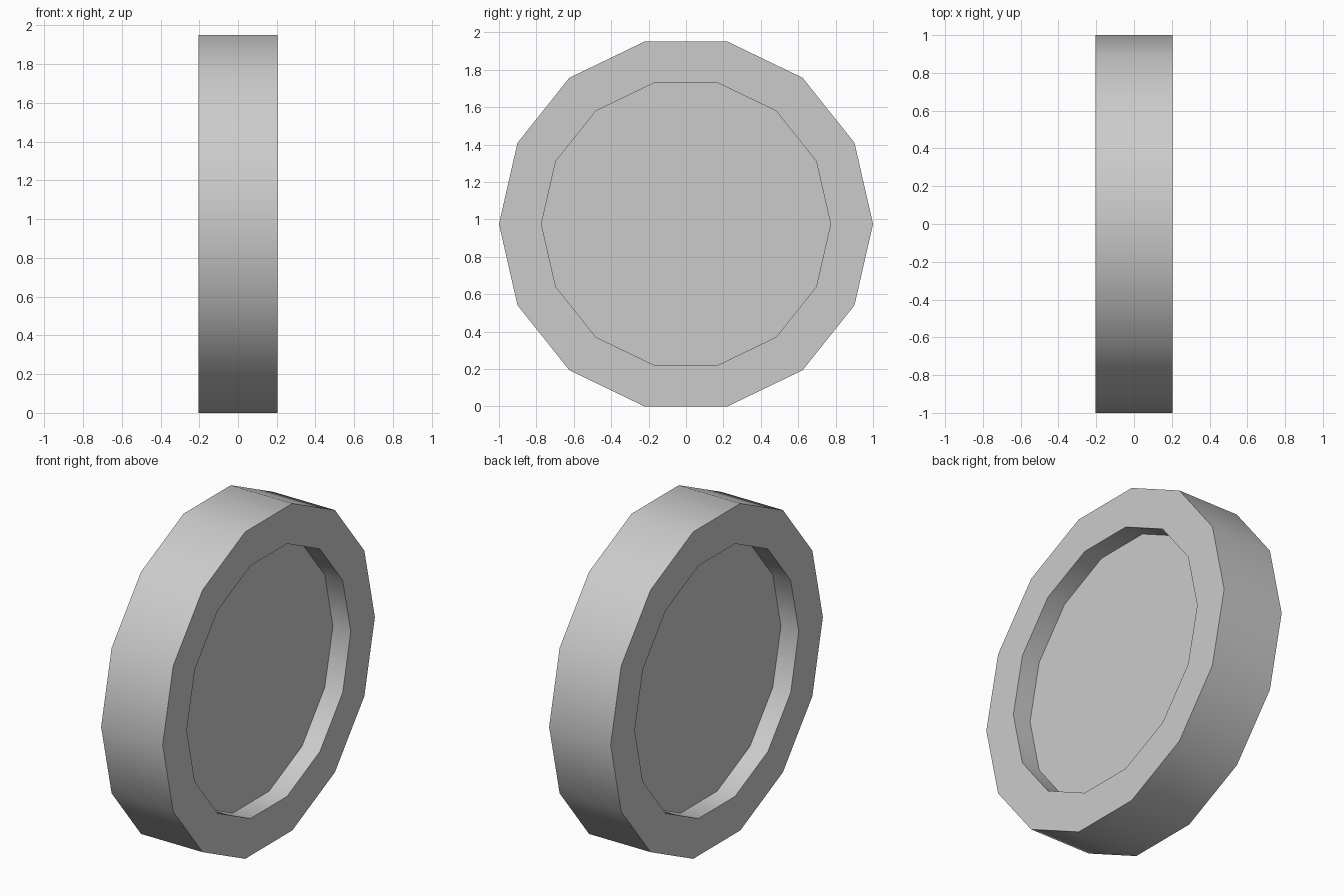
import bpy, bmesh, math

if "Cube" in bpy.data.objects:
    bpy.data.objects.remove(bpy.data.objects["Cube"])

SIDES = 14
RADIUS, INNER = 1.0, 0.773
HALF_WIDTH, DEPTH = 0.203, 0.118
CENTER_Z = RADIUS * math.sin(math.radians(3 * 360 / SIDES))

# Half profile (x, radius): hub floor edge, recess wall, rim face; mirrored for the other side
half = [(HALF_WIDTH - DEPTH, INNER), (HALF_WIDTH, INNER), (HALF_WIDTH, RADIUS)]
profile = half + [(-x, r) for x, r in reversed(half)]

bm = bmesh.new()
rings = []
for x, r in profile:
    ring = []
    for k in range(SIDES):
        a = 2 * math.pi * k / SIDES
        ring.append(bm.verts.new((x, r * math.cos(a), CENTER_Z + r * math.sin(a))))
    rings.append(ring)

# Rim and recess walls
for a, b in zip(rings, rings[1:]):
    for k in range(SIDES):
        n = (k + 1) % SIDES
        bm.faces.new((a[k], a[n], b[n], b[k]))

# Recessed flat discs on both sides
bm.faces.new(rings[0])
bm.faces.new(rings[-1])
bmesh.ops.recalc_face_normals(bm, faces=bm.faces[:])

mesh = bpy.data.meshes.new("wheel")
bm.to_mesh(mesh)
bm.free()
wheel = bpy.data.objects.new("wheel", mesh)
bpy.context.collection.objects.link(wheel)

# Smooth tread and walls, sharp edges at the rims
bpy.context.view_layer.objects.active = wheel
wheel.select_set(True)
bpy.ops.object.shade_smooth_by_angle(angle=math.radians(30))
